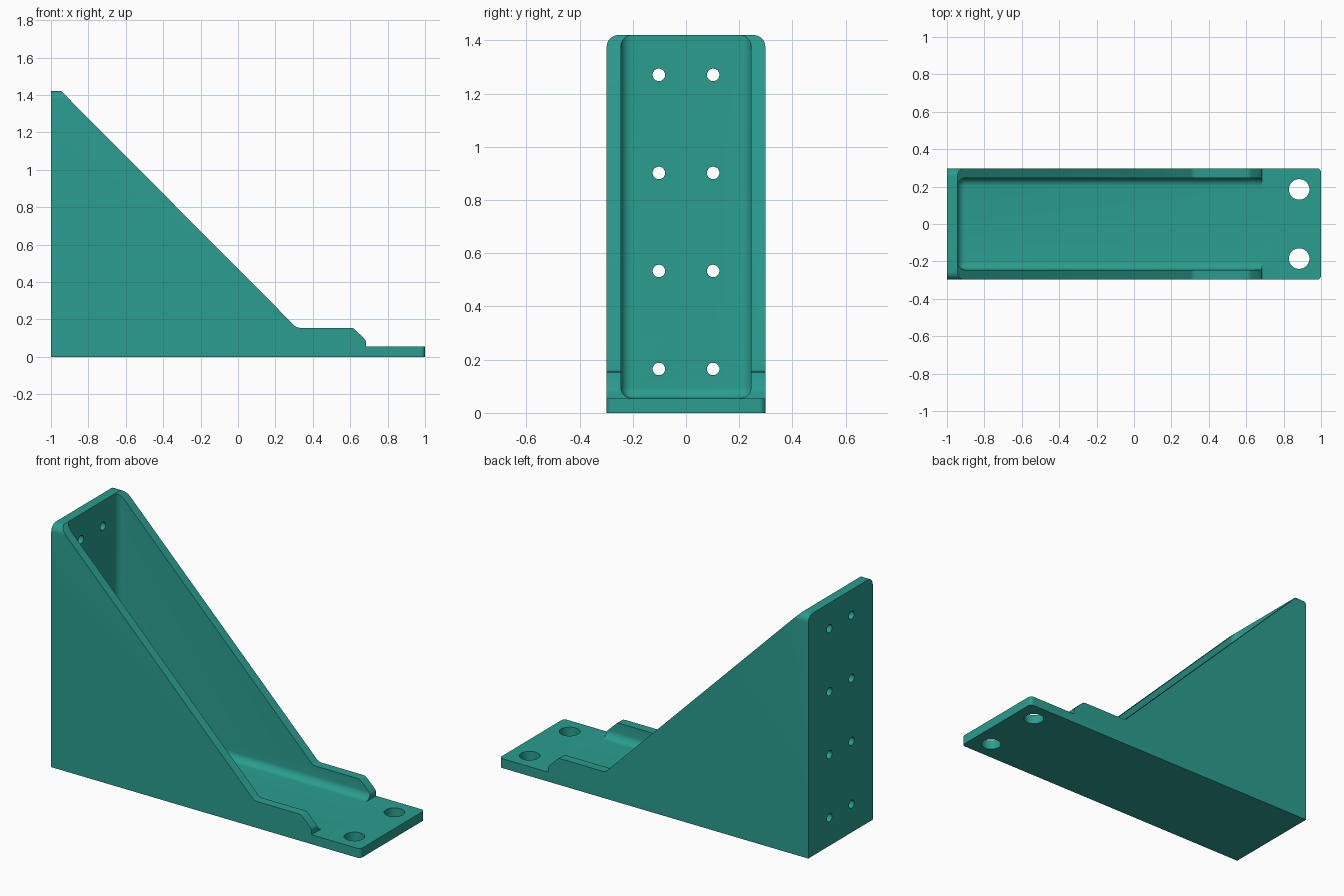
import bpy, bmesh, math
from mathutils import Matrix

if "Cube" in bpy.data.objects:
    bpy.data.objects.remove(bpy.data.objects["Cube"])

teal = bpy.data.materials.new("teal")
teal.diffuse_color = (0.0232, 0.337, 0.275, 1)
teal.use_nodes = True
teal.node_tree.nodes["Principled BSDF"].inputs["Base Color"].default_value = teal.diffuse_color


def add(name, bm):
    bmesh.ops.recalc_face_normals(bm, faces=bm.faces)
    me = bpy.data.meshes.new(name)
    bm.to_mesh(me)
    bm.free()
    me.materials.append(teal)
    ob = bpy.data.objects.new(name, me)
    bpy.context.collection.objects.link(ob)
    return ob


def prism(name, points, vec):
    """Extrude a closed outline along vec."""
    bm = bmesh.new()
    face = bm.faces.new([bm.verts.new(p) for p in points])
    new = bmesh.ops.extrude_face_region(bm, geom=[face])["geom"]
    bmesh.ops.translate(bm, vec=vec, verts=[v for v in new if isinstance(v, bmesh.types.BMVert)])
    return add(name, bm)


def box(name, lo, hi, radius, pick, segments=8):
    """Box with the picked edges rounded."""
    bm = bmesh.new()
    bmesh.ops.create_cube(bm, size=1)
    for v in bm.verts:
        for i in range(3):
            v.co[i] = hi[i] if v.co[i] > 0 else lo[i]
    edges = [e for e in bm.edges if pick(e.verts[0].co, e.verts[1].co)]
    bmesh.ops.bevel(bm, geom=edges, offset=radius, segments=segments,
                    profile=0.5, affect='EDGES')
    return add(name, bm)


def rod(name, pos, radius, axis):
    bm = bmesh.new()
    rot = Matrix.Rotation(math.pi / 2, 4, 'Y') if axis == 'X' else Matrix()
    bmesh.ops.create_cone(bm, cap_ends=True, segments=32, radius1=radius, radius2=radius,
                          depth=0.2, matrix=Matrix.Translation(pos) @ rot)
    return add(name, bm)


def cut(ob, tool, op='DIFFERENCE'):
    tool.hide_render = True
    mod = ob.modifiers.new("cut", 'BOOLEAN')
    mod.operation, mod.solver, mod.object = op, 'EXACT', tool
    bpy.context.view_layer.objects.active = ob
    bpy.ops.object.modifier_apply(modifier=mod.name)
    bpy.data.objects.remove(tool)


# Side outline: base tongue, low lip, sloping gusset, back plate
outline = [(-1, 0), (1, 0), (1, .055), (.685, .055), (.685, .078), (.682, .088), (.675, .097),
           (.624, .147), (.614, .153), (.602, .155), (.33, .155), (.317, .157), (.305, .164),
           (-.945, 1.42), (-1, 1.42)]
bracket = prism("bracket", [(x, -.298, z) for x, z in outline], (0, .596, 0))

# Rounded top corners of the back plate
cut(bracket, box("top_rounding", (-1.5, -.298, -.5), (1.5, .298, 1.42), .043,
                 lambda a, b: a.z > 1 and b.z > 1 and abs(a.y - b.y) < .01), 'INTERSECT')
# Rounded vertical corners of the base tongue
cut(bracket, box("tongue_rounding", (-1.5, -.298, -.5), (1, .298, 2), .022,
                 lambda a, b: a.x > .9 and b.x > .9 and abs(a.y - b.y) < .01), 'INTERSECT')
# Inner cavity with filleted floor and corners
cut(bracket, box("cavity", (-.945, -.245, .055), (1.3, .245, 2), .042, lambda a, b: True))

# Bolt holes in the base and screw holes in the back plate
for s in (-1, 1):
    cut(bracket, rod("bolt_hole", (.883, s * .185, .03), .055, 'Z'))
    for i in range(4):
        cut(bracket, rod("screw_hole", (-.97, s * .102, .165 + i * .3685), .0235, 'X'))

bpy.ops.object.select_all(action='DESELECT')
bracket.select_set(True)
bpy.context.view_layer.objects.active = bracket
bpy.ops.object.shade_smooth_by_angle(angle=math.radians(30))
